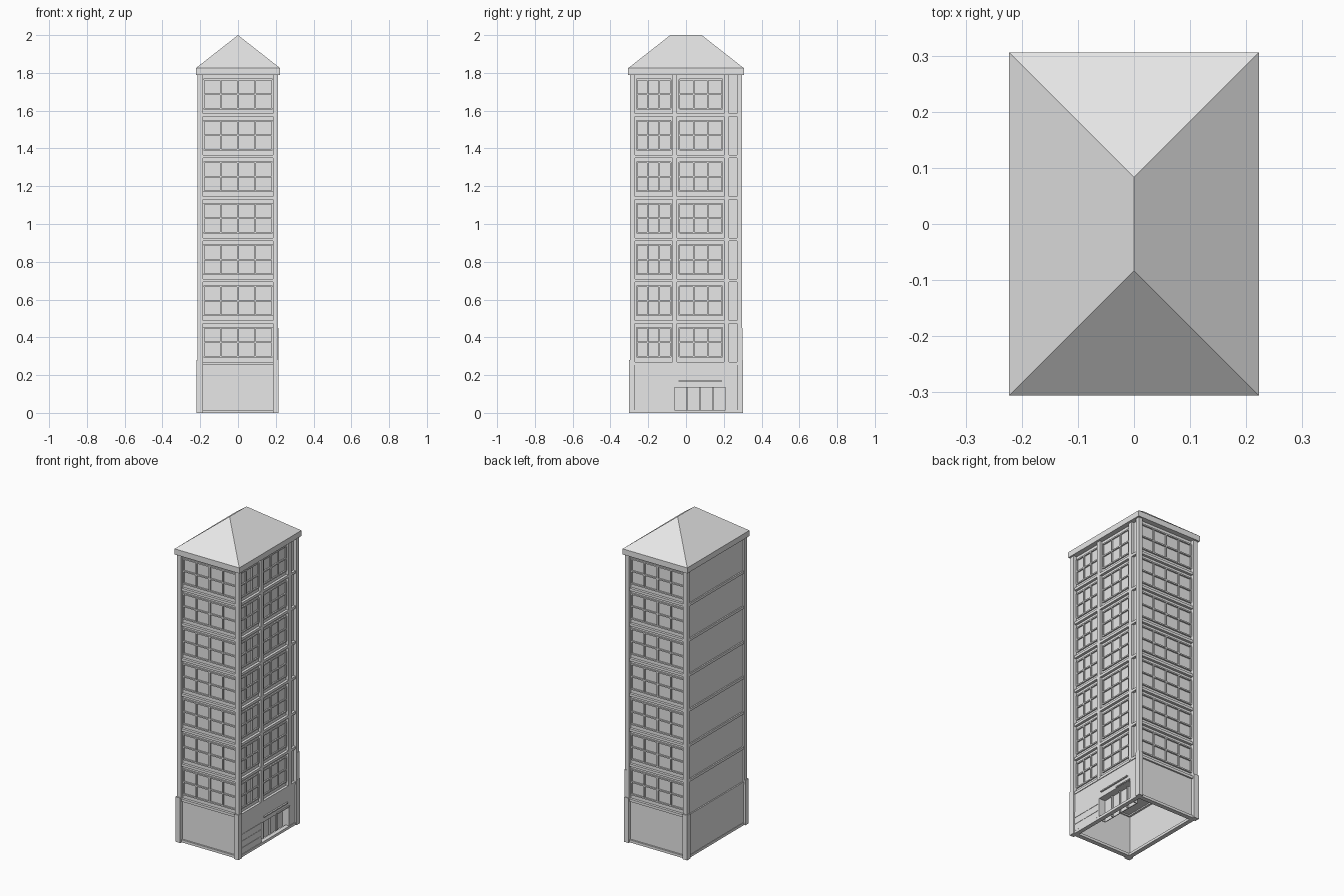
import bpy, bmesh
from mathutils import Matrix, Vector

if "Cube" in bpy.data.objects:
    bpy.data.objects.remove(bpy.data.objects["Cube"])

mat = bpy.data.materials.new("light_grey")
mat.diffuse_color = (0.8, 0.8, 0.8, 1)
mat.use_nodes = True
mat.node_tree.nodes["Principled BSDF"].inputs["Base Color"].default_value = mat.diffuse_color


def build(name, boxes):
    """One object made of boxes given as (x0, x1, y0, y1, z0, z1)."""
    bm = bmesh.new()
    for x0, x1, y0, y1, z0, z1 in boxes:
        m = Matrix.Translation(((x0 + x1) / 2, (y0 + y1) / 2, (z0 + z1) / 2))
        m = m @ Matrix.Diagonal((x1 - x0, y1 - y0, z1 - z0, 1))
        bmesh.ops.create_cube(bm, size=1, matrix=m)
    return finish(name, bm)


def finish(name, bm):
    bmesh.ops.recalc_face_normals(bm, faces=bm.faces)
    me = bpy.data.meshes.new(name)
    bm.to_mesh(me)
    bm.free()
    me.materials.append(mat)
    ob = bpy.data.objects.new(name, me)
    bpy.context.collection.objects.link(ob)
    return ob


EAVE, TOP = 1.79, 1.825
PITCH, FIRST = 0.219, 0.262
XO, YO = 0.213, 0.296        # outer faces of the corner columns
XI, YI = 0.186, 0.270        # inner edges of the corner columns
WX, WY = 0.192, 0.274        # recessed wall planes
LX = -0.203                  # plain left wall
floors = [FIRST + PITCH * i for i in range(7)]

# upper storeys (closed underneath, forming the ground floor ceiling)
build("upper_walls", [(LX, WX, -WY, WY, FIRST, EAVE + 0.005)])

# corner columns and their thicker feet
build("corner_columns", [(min(a, b), max(a, b), min(c, d), max(c, d), 0, EAVE)
                         for a, b in ((-0.215, -XI), (XI, XO))
                         for c, d in ((-YO, -YI), (YI, YO))])
build("column_feet", [(a, b, c, d, 0, 0.28)
                      for a, b in ((-0.22, -XI), (XI, 0.215))
                      for c, d in ((-0.303, -YI), (YI, 0.302))]
      + [(0.195, 0.215, 0.28, 0.299, 0.28, 0.45)])

# storey bands on all four sides
bands = []
for z in [0.008] + floors:
    h = 0.008
    bands += [(-XI, XI, -0.290, -0.262, z - h, z + h),
              (-XI, XI, 0.262, 0.290, z - h, z + h),
              (-0.211, -0.184, -YI, YI, z - h, z + h),
              (0.182, 0.208, -YI, YI, z - h, z + h)]
build("storey_bands", bands)

# intermediate columns on the right side
build("right_columns", [(WX - 0.004, 0.209, a, b, FIRST, EAVE)
                        for a, b in ((-0.072, -0.048), (0.20, 0.228))])

# window bars: (along-wall range, columns) for each glazed bay
B = 0.004


def lattice(a, b, z0, z1, cols, rim):
    """Rectangles (u0, u1, z0, z1) of a two-row window lattice."""
    r = []
    for i in range(0 if rim else 1, cols + (1 if rim else 0)):
        u = a + (b - a) * i / cols
        r.append((u - B, u + B, z0, z1))
    for k in ((0, 1, 2) if rim else (1,)):
        w = z0 + (z1 - z0) * k / 2
        r.append((a, b, w - B, w + B))
    return r


end_bars, side_bars = [], []
for z in floors:
    z0, z1 = z + 0.035, z + PITCH - 0.03
    for u0, u1, a, b in lattice(-XI + 0.004, XI - 0.004, z0, z1, 4, True):
        end_bars += [(u0, u1, -WY - 0.009, -WY + 0.002, a, b),
                     (u0, u1, WY - 0.002, WY + 0.009, a, b)]
    for lo, hi in ((-0.262, -0.08), (-0.035, 0.192)):
        for u0, u1, a, b in lattice(lo, hi, z0, z1, 3, True):
            side_bars.append((WX - 0.002, WX + 0.008, u0, u1, a, b))
build("end_window_bars", end_bars)
build("side_window_bars", side_bars)

# ground floor thin walls, open underneath, with the entrance gap on the right
D0, D1, DT = -0.06, 0.21, 0.135
build("ground_walls", [
    (-XI, XI, -0.280, -0.270, 0.0, FIRST),
    (-XI, XI, 0.270, 0.280, 0.0, FIRST),
    (-0.208, -0.196, -YI, YI, 0.0, FIRST),
    (0.192, 0.204, -YI, D0, 0.0, FIRST),
    (0.192, 0.204, D1, YI, 0.0, FIRST),
    (0.192, 0.204, D0, D1, DT, FIRST)])

# raised cladding strips beside the entrance
build("cladding_strips", [(0.202, 0.206, -YI, D0 - 0.004, z, z + 0.038)
                          for z in (0.018, 0.060, 0.102)])

# recessed entrance with four glazed bays
step = (D1 - D0) / 4
build("entrance_recess", [
    (0.155, 0.160, D0, D1, 0.0, DT + 0.005),
    (0.155, 0.200, D0 - 0.005, D0, 0.0, DT + 0.005),
    (0.155, 0.200, D1, D1 + 0.005, 0.0, DT + 0.005),
    (0.155, 0.200, D0, D1, DT, DT + 0.005)])
build("entrance_mullions", [(0.158, 0.170, D0 + step * i - 0.004, D0 + step * i + 0.004, 0.0, DT)
                            for i in (1, 2, 3)])
build("entrance_canopy", [(0.200, 0.213, -0.04, 0.19, 0.165, 0.172),
                          (0.200, 0.211, 0.09, D1, 0.136, 0.143)])

# eaves slab and hipped roof
RX, RY, RIDGE = 0.223, 0.306, 0.083
build("eaves", [(-RX, RX, -RY, RY, EAVE, TOP)])
bm = bmesh.new()
base = [bm.verts.new(v) for v in ((-RX, -RY, TOP), (RX, -RY, TOP), (RX, RY, TOP), (-RX, RY, TOP))]
f, k = bm.verts.new((0, -RIDGE, 2)), bm.verts.new((0, RIDGE, 2))
for face in ((base[0], base[1], f), (base[1], base[2], k, f),
             (base[2], base[3], k), (base[3], base[0], f, k), base[::-1]):
    bm.faces.new(face)
finish("hipped_roof", bm)
